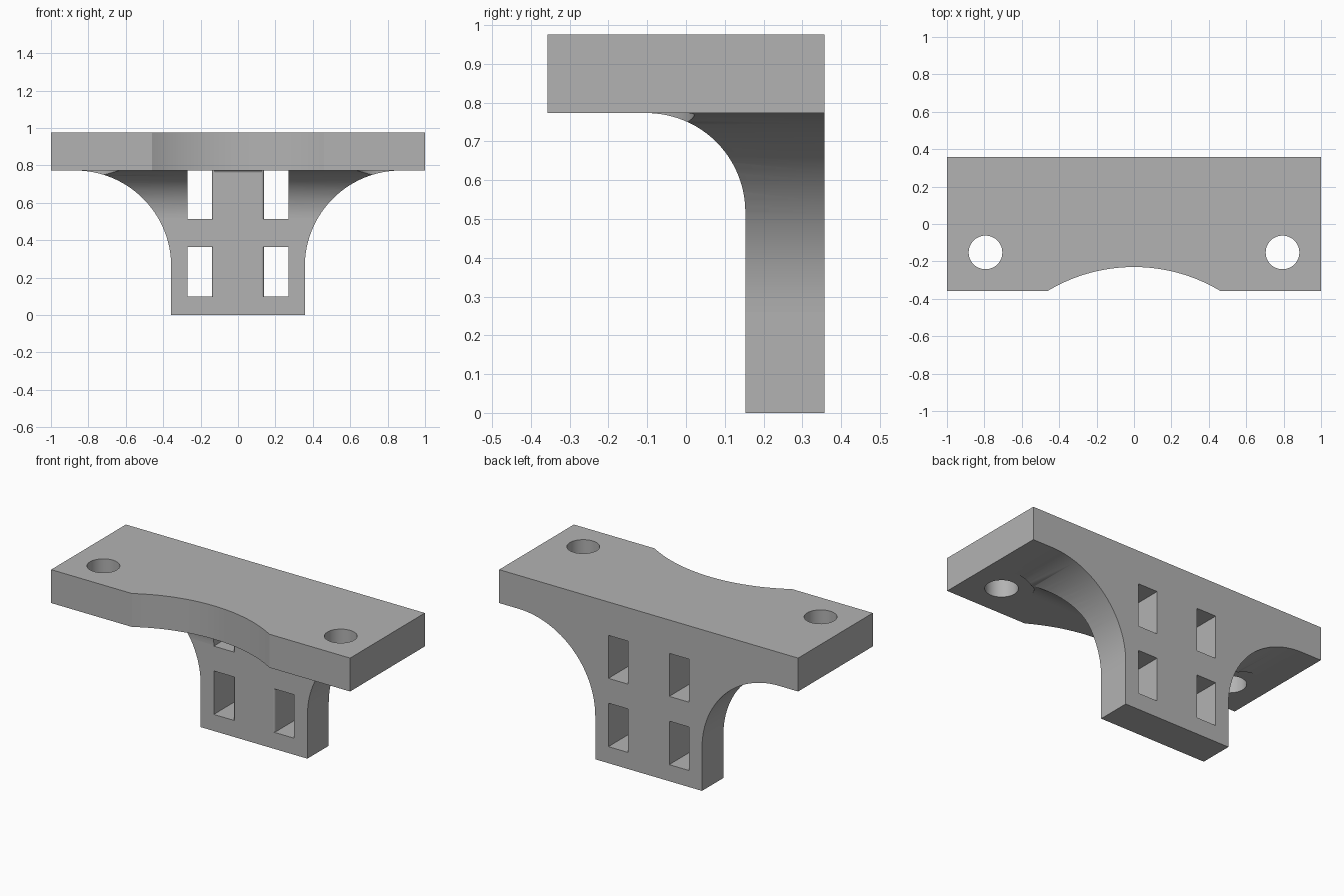
import bpy
import bmesh
import math
from mathutils import Vector

cube = bpy.data.objects.get("Cube")
if cube:
    bpy.data.objects.remove(cube, do_unlink=True)

HALF = 0.357      # half depth of the plate and half width of the leg
FRONT = 0.153     # front face of the leg
UNDER = 0.773     # underside of the plate
TOP = 0.975
BURIED = 0.87     # leg parts run up inside the plate before joining

grey = bpy.data.materials.new("plain_grey")
grey.use_nodes = True
grey.diffuse_color = (0.45, 0.45, 0.45, 1)
grey.node_tree.nodes["Principled BSDF"].inputs["Base Color"].default_value = grey.diffuse_color


def arc(cx, cy, r, start, end, steps):
    """Points along a circular arc, angles in degrees."""
    angles = [math.radians(start + (end - start) * i / steps) for i in range(steps + 1)]
    return [(cx + r * math.cos(a), cy + r * math.sin(a)) for a in angles]


def prism(name, points, axis, low, high):
    """Extrude a 2D profile along x, y or z."""
    place = {"x": lambda u, v, w: (w, u, v),
             "y": lambda u, v, w: (u, w, v),
             "z": lambda u, v, w: (u, v, w)}[axis]
    bm = bmesh.new()
    face = bm.faces.new([bm.verts.new(place(u, v, low)) for u, v in points])
    grown = bmesh.ops.extrude_face_region(bm, geom=[face])
    moved = [g for g in grown["geom"] if isinstance(g, bmesh.types.BMVert)]
    bmesh.ops.translate(bm, verts=moved, vec=Vector(place(0, 0, high - low)))
    bmesh.ops.recalc_face_normals(bm, faces=bm.faces)
    mesh = bpy.data.meshes.new(name)
    bm.to_mesh(mesh)
    bm.free()
    mesh.materials.append(grey)
    obj = bpy.data.objects.new(name, mesh)
    bpy.context.collection.objects.link(obj)
    return obj


def combine(target, other, operation):
    """Apply a boolean and discard the second solid."""
    mod = target.modifiers.new(operation.title(), "BOOLEAN")
    mod.operation = operation
    mod.solver = "EXACT"
    mod.object = other
    bpy.context.view_layer.objects.active = target
    bpy.ops.object.modifier_apply(modifier=mod.name)
    bpy.data.objects.remove(other, do_unlink=True)


def mirrored(points):
    return [(-u, v) for u, v in reversed(points)]


# Leg flaring to both sides, and flaring forward under the plate
side = [(HALF, 0)] + arc(HALF + 0.513, UNDER - 0.513, 0.513, 180, 90, 24)
side.append((side[-1][0], BURIED))
bracket = prism("mounting_bracket", side + mirrored(side), "y", -0.3, HALF)
flare = [(HALF, 0), (FRONT, 0)] + arc(FRONT - 0.255, UNDER - 0.255, 0.255, 0, 90, 24)
flare += [(flare[-1][0], BURIED), (HALF, BURIED)]
combine(bracket, prism("front_flare", flare, "x", -0.96, 0.96), "INTERSECT")

# Pocket in the flare in front of the centre post
pocket = [(-0.3, 0.5), (FRONT, 0.5)] + arc(FRONT - 0.012, UNDER - 0.012, 0.012, 0, 90, 5)
pocket.append((-0.3, UNDER))
combine(bracket, prism("pocket_cutter", pocket, "x", -0.2, 0.2), "DIFFERENCE")

# Four strap slots, with the post's front edges rounded
slot = [(0.269, 0.4), (0.138, 0.4)] + arc(0.126, FRONT + 0.012, 0.012, 0, -90, 5)
slot += [(0.126, -0.35), (0.269, -0.35)]
for low, high in ((0.1, 0.363), (0.513, 0.9)):
    for outline in (slot, mirrored(slot)):
        combine(bracket, prism("slot_cutter", outline, "z", low, high), "DIFFERENCE")

# Screw head clearance below each plate hole
HOLES = [(s * 0.794, -0.152) for s in (-1, 1)]
for x, y in HOLES:
    head = arc(x, y, 0.173, 0, 360, 64)[:-1]
    combine(bracket, prism("head_cutter", head, "z", 0.5, 0.95), "DIFFERENCE")

# Top plate with a shallow curved front and two screw holes
scoop = arc(0, -1.126, 0.896, 120.9, 59.1, 32)
scoop[0], scoop[-1] = (scoop[0][0], -HALF), (scoop[-1][0], -HALF)
outline = [(-1, HALF), (-1, -HALF)] + scoop + [(1, -HALF), (1, HALF)]
plate = prism("top_plate", outline, "z", UNDER, TOP)
for x, y in HOLES:
    hole = arc(x, y, 0.09, 0, 360, 48)[:-1]
    combine(plate, prism("hole_cutter", hole, "z", 0.6, 1.1), "DIFFERENCE")
combine(bracket, plate, "UNION")

# Smooth curves, keep flat faces flat
bpy.ops.object.select_all(action="DESELECT")
bracket.select_set(True)
bpy.context.view_layer.objects.active = bracket
bpy.ops.object.shade_smooth_by_angle(angle=math.radians(30))
for face in bracket.data.polygons:
    if max(abs(c) for c in face.normal) > 0.9999:
        face.use_smooth = False
